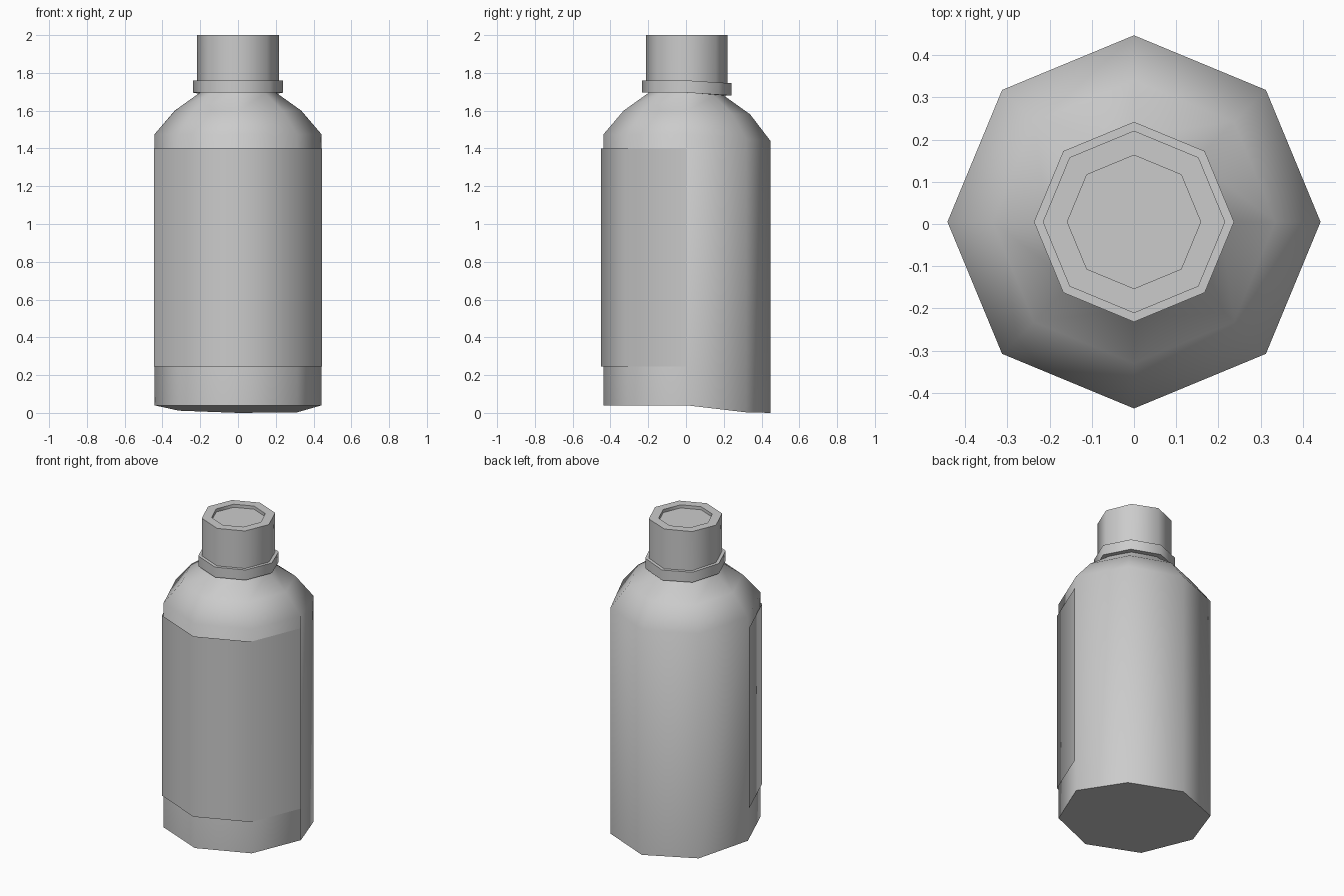
import bpy, bmesh
from math import sin, cos, pi, radians

if "Cube" in bpy.data.objects:
    bpy.data.objects.remove(bpy.data.objects["Cube"])

SIDES = 8


def finish(name, bm, recalc=True):
    if recalc:
        bmesh.ops.recalc_face_normals(bm, faces=bm.faces)
    me = bpy.data.meshes.new(name)
    bm.to_mesh(me)
    bm.free()
    ob = bpy.data.objects.new(name, me)
    bpy.context.collection.objects.link(ob)
    bpy.ops.object.select_all(action='DESELECT')
    ob.select_set(True)
    bpy.context.view_layer.objects.active = ob
    bpy.ops.object.shade_smooth_by_angle(angle=radians(62))
    return ob


def lathe(name, profile, cy=0.005, cap_start=True, cap_end=True, closed=False):
    """Profile rows: radius, height, drop of the back side."""
    bm = bmesh.new()
    rings = []
    for r, z, drop in profile:
        ring = []
        for i in range(SIDES):
            a = 2 * pi * i / SIDES
            ring.append(bm.verts.new((r * cos(a), cy + r * sin(a),
                                      z - drop * max(0, sin(a)))))
        rings.append(ring)
    pairs = list(zip(rings, rings[1:]))
    if closed:
        pairs.append((rings[-1], rings[0]))
    for lo, hi in pairs:
        for i in range(SIDES):
            j = (i + 1) % SIDES
            bm.faces.new((lo[i], lo[j], hi[j], hi[i]))
    if cap_start and not closed:
        bm.faces.new(rings[0][::-1])
    if cap_end and not closed:
        bm.faces.new(rings[-1])
    return finish(name, bm)


# bottle body with rounded shoulder and slightly uneven base
body = lathe("bottle_body", [
    (0.442, 0.04, 0.04),
    (0.442, 1.475, 0.035),
    (0.335, 1.60, 0.02),
    (0.205, 1.693, 0.02),
    (0.195, 1.72, 0.015),
])
body.data.vertices[1].co.z = 0.003

# collar ring below the cap
lathe("neck_ring", [
    (0.18, 1.695, 0.015), (0.237, 1.695, 0.015),
    (0.237, 1.76, 0.015), (0.18, 1.76, 0.015),
], closed=True)

# cap with recessed top
lathe("cap", [
    (0.216, 1.75, 0.015), (0.216, 2.0, 0),
    (0.158, 2.0, 0), (0.158, 1.98, 0),
])

# label sheet wrapped round the front half
bm = bmesh.new()
cols = []
for i in range(5):
    a = pi + pi * i / 4
    x, y = 0.446 * cos(a), 0.45 * sin(a)
    cols.append([bm.verts.new((x, y, z)) for z in (0.245, 1.40)])
for p, q in zip(cols, cols[1:]):
    bm.faces.new((p[0], q[0], q[1], p[1]))
finish("front_label", bm, recalc=False)
